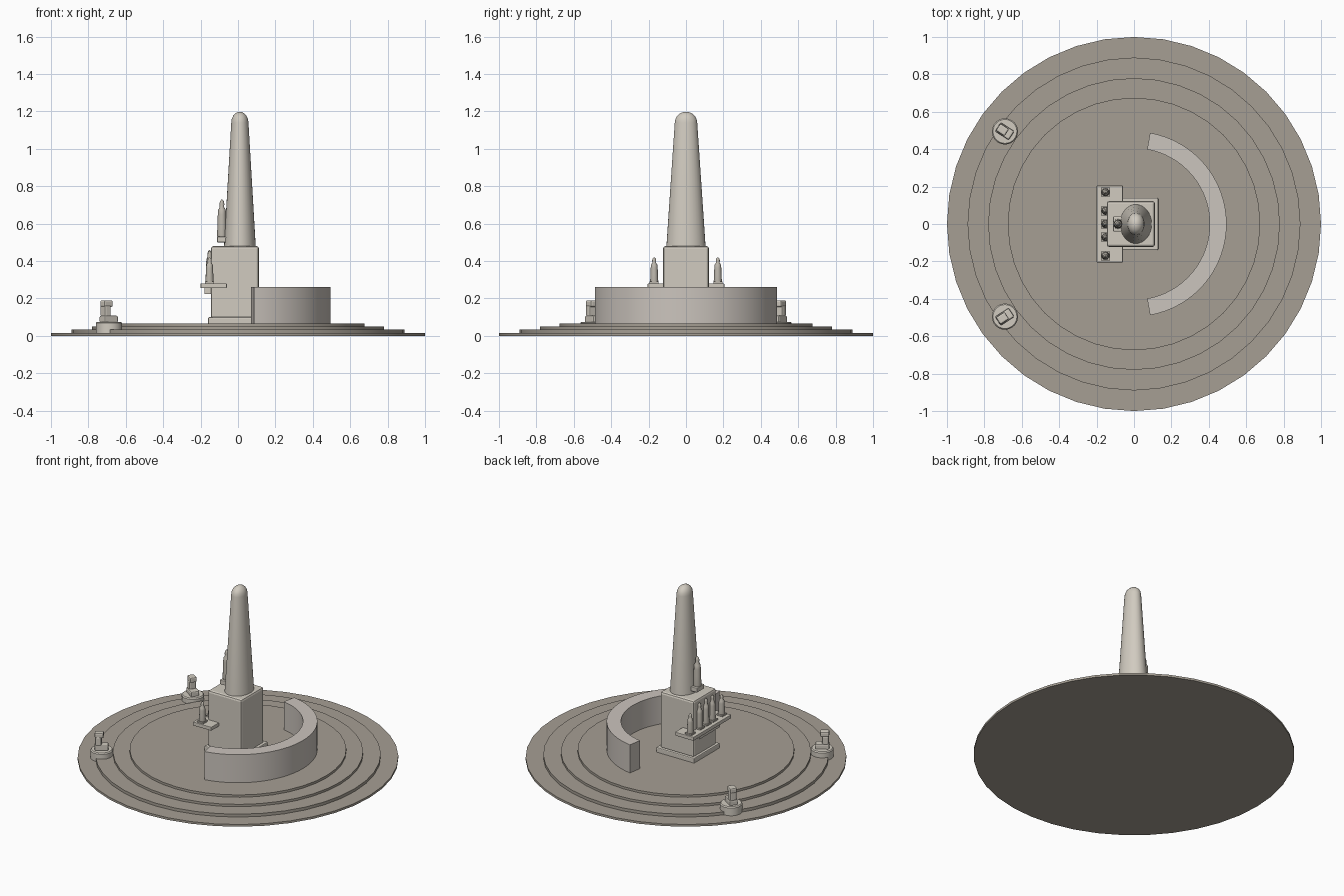
import bpy, bmesh, math
from mathutils import Matrix

if "Cube" in bpy.data.objects:
    bpy.data.objects.remove(bpy.data.objects["Cube"])


def material(name, rgb):
    m = bpy.data.materials.new(name)
    m.diffuse_color = (*rgb, 1)
    m.use_nodes = True
    m.node_tree.nodes["Principled BSDF"].inputs["Base Color"].default_value = m.diffuse_color
    return m


PAVING = material("paving stone", (0.38, 0.345, 0.295))
WALL = material("wall stone", (0.60, 0.555, 0.51))
STONE = material("pale stone", (0.64, 0.60, 0.53))
FIGURE = material("figure stone", (0.52, 0.485, 0.425))


def finish(name, bm, mat, loc=(0, 0, 0), rot=0, smooth=None, bevel=0):
    bmesh.ops.recalc_face_normals(bm, faces=bm.faces)
    me = bpy.data.meshes.new(name)
    bm.to_mesh(me)
    bm.free()
    me.materials.append(mat)
    ob = bpy.data.objects.new(name, me)
    bpy.context.collection.objects.link(ob)
    ob.location = loc
    ob.rotation_euler.z = rot
    if bevel:
        mod = ob.modifiers.new("soft edges", 'BEVEL')
        mod.width = bevel
        mod.segments = 2
    if smooth:
        bpy.ops.object.select_all(action='DESELECT')
        ob.select_set(True)
        bpy.context.view_layer.objects.active = ob
        bpy.ops.object.shade_smooth_by_angle(angle=math.radians(smooth))
    return ob


def box(name, x, y, z, mat, bevel=0, loc=(0, 0, 0), rot=0):
    bm = bmesh.new()
    size = [b - a for a, b in (x, y, z)]
    mid = [(a + b) / 2 for a, b in (x, y, z)]
    bmesh.ops.create_cube(bm, size=1, matrix=Matrix.Translation(mid) @ Matrix.Diagonal((*size, 1)))
    return finish(name, bm, mat, loc, rot, bevel=bevel)


def lathe(name, profile, mat, sides, loc=(0, 0, 0), rot=0, smooth=40):
    """Rings given as (x radius, y radius, height), capped at both ends."""
    bm = bmesh.new()
    rings = []
    for rx, ry, z in profile:
        rings.append([bm.verts.new((rx * math.cos(t), ry * math.sin(t), z))
                      for t in (2 * math.pi * i / sides for i in range(sides))])
    for lo, hi in zip(rings, rings[1:]):
        for i in range(sides):
            j = (i + 1) % sides
            bm.faces.new((lo[i], lo[j], hi[j], hi[i]))
    bm.faces.new(rings[0][::-1])
    bm.faces.new(rings[-1])
    return finish(name, bm, mat, loc, rot, smooth)


# stepped round plaza
steps = [(1.0, 0.0), (1.0, 0.015), (0.89, 0.015), (0.89, 0.035),
         (0.78, 0.035), (0.78, 0.051), (0.675, 0.051), (0.675, 0.067)]
lathe("stepped_plaza", [(r, r, z) for r, z in steps], PAVING, 40, smooth=30)

# curved wall, open toward -x
bm = bmesh.new()
sections = []
N = 32
for i in range(N + 1):
    t = math.radians(-80 + 160 * i / N)
    sections.append([bm.verts.new((r * math.cos(t), r * math.sin(t), z))
                     for r, z in ((0.405, 0.06), (0.495, 0.06), (0.495, 0.26), (0.405, 0.26))])
for a, b in zip(sections, sections[1:]):
    for k in range(4):
        bm.faces.new((a[k], a[(k + 1) % 4], b[(k + 1) % 4], b[k]))
bm.faces.new(sections[0])
bm.faces.new(sections[-1][::-1])
finish("curved_wall", bm, WALL, smooth=30)

# pedestal, its plinth and the front ledge
box("plinth", (-0.16, 0.13), (-0.14, 0.14), (0.06, 0.10), STONE, 0.006)
box("pedestal", (-0.145, 0.112), (-0.123, 0.123), (0.09, 0.48), STONE, 0.014)
box("ledge", (-0.20, -0.06), (-0.205, 0.205), (0.255, 0.28), STONE, 0.003)
box("ledge_corbel", (-0.18, -0.11), (-0.11, 0.11), (0.225, 0.256), STONE)

# tapered oval column with a domed tip
profile = [(0.085, 0.105, 0.475), (0.046, 0.060, 1.14)]
for a in (20, 40, 58, 74, 85):
    c, s = math.cos(math.radians(a)), math.sin(math.radians(a))
    profile.append((0.046 * c, 0.060 * c, 1.14 + 0.058 * s))
lathe("column", profile, STONE, 32, (0.01, 0, 0))


def robed_figure(name, x, y, z, height, radius):
    shape = [(0.95, 0), (1.0, 0.08), (0.9, 0.35), (0.85, 0.6), (0.78, 0.72),
             (0.45, 0.80), (0.5, 0.88), (0.4, 0.95), (0.1, 1.0)]
    lathe(name, [(radius * r, radius * r, height * h) for r, h in shape], FIGURE, 12, (x, y, z))


# robed figures along the ledge
for y, h in ((-0.17, 0.14), (-0.07, 0.175), (0, 0.18), (0.07, 0.175), (0.17, 0.14)):
    robed_figure("ledge_figure", -0.152, y, 0.279, h, 0.022)
    box("figure_foot", (-0.176, -0.128), (y - 0.024, y + 0.024), (0.278, 0.29), FIGURE)

# figure standing against the column
box("column_bracket", (-0.112, -0.06), (-0.04, 0.04), (0.50, 0.53), STONE, 0.004)
robed_figure("column_figure", -0.086, 0, 0.529, 0.20, 0.026)

# pair of seated statues on round bases
for side in (-1, 1):
    loc = (-0.69, 0.495 * side, 0)
    rot = -math.radians(33) * side
    lathe("statue_base", [(0.07, 0.07, 0.001), (0.07, 0.07, 0.068), (0.064, 0.064, 0.075)],
          STONE, 24, loc, smooth=30)
    box("statue_lap", (-0.045, 0.042), (-0.028, 0.028), (0.07, 0.108), STONE, 0.008, loc, rot)
    box("statue_body", (-0.042, 0.0), (-0.024, 0.024), (0.10, 0.165), STONE, 0.010, loc, rot)
    box("statue_head", (-0.044, 0.012), (-0.023, 0.023), (0.155, 0.19), STONE, 0.008, loc, rot)
